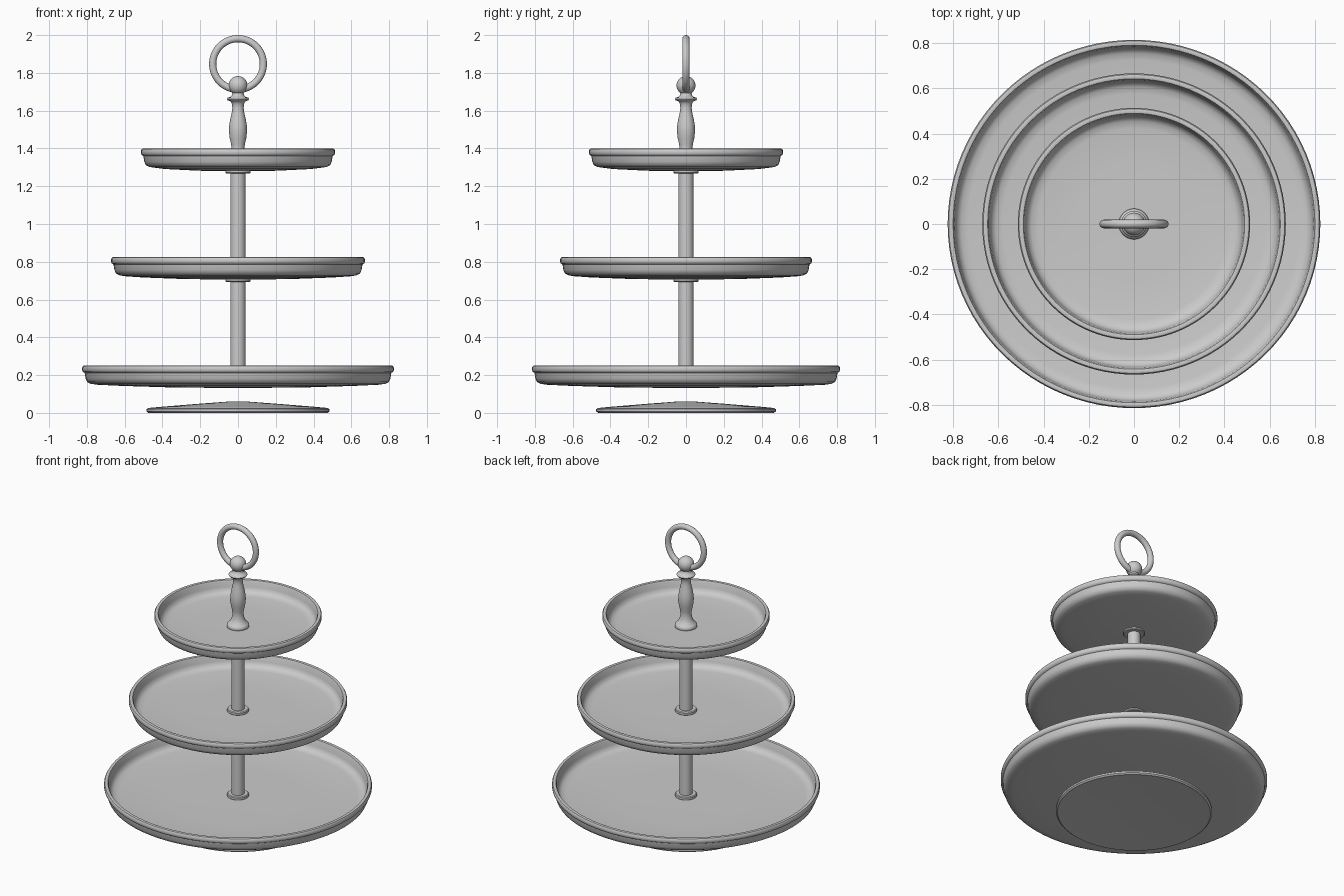
import bpy, bmesh, math

cube = bpy.data.objects.get("Cube")
if cube:
    bpy.data.objects.remove(cube, do_unlink=True)

# One plain grey for the whole stand
grey = bpy.data.materials.new("plain_grey")
grey.use_nodes = True
COLOUR = (0.6, 0.6, 0.6, 1)
grey.diffuse_color = COLOUR
grey.node_tree.nodes["Principled BSDF"].inputs["Base Color"].default_value = COLOUR


def finish(obj, name, angle=40):
    obj.name = name
    obj.data.materials.clear()
    obj.data.materials.append(grey)
    bpy.ops.object.select_all(action='DESELECT')
    obj.select_set(True)
    bpy.context.view_layer.objects.active = obj
    bpy.ops.object.shade_smooth_by_angle(angle=math.radians(angle))
    return obj


def lathe(name, profile, z=0.0, steps=64, y_scale=1.0, angle=40):
    """Spin a list of (radius, height) points, starting and ending on the axis."""
    bm = bmesh.new()
    verts = [bm.verts.new((r, 0, h)) for r, h in profile]
    edges = [bm.edges.new(pair) for pair in zip(verts, verts[1:])]
    bmesh.ops.spin(bm, geom=verts + edges, cent=(0, 0, 0), axis=(0, 0, 1),
                   angle=2 * math.pi, steps=steps, use_merge=True)
    bmesh.ops.remove_doubles(bm, verts=bm.verts, dist=1e-5)
    bmesh.ops.recalc_face_normals(bm, faces=bm.faces)
    mesh = bpy.data.meshes.new(name)
    bm.to_mesh(mesh)
    bm.free()
    obj = bpy.data.objects.new(name, mesh)
    bpy.context.collection.objects.link(obj)
    obj.location.z = z
    obj.scale.y = y_scale
    return finish(obj, name, angle)


def tray(name, r, z, y_scale):
    """Shallow dish with a domed underside, a rounded wall and a rolled lip."""
    lathe(name, [
        (0, 0), (r * 0.4, 0.002), (r * 0.75, 0.011), (r - 0.08, 0.017),
        (r - 0.045, 0.022), (r - 0.026, 0.032), (r - 0.018, 0.05), (r - 0.013, 0.08),
        (r - 0.004, 0.085), (r, 0.094), (r, 0.108), (r - 0.005, 0.117), (r - 0.014, 0.12),
        (r - 0.024, 0.117), (r - 0.029, 0.107), (r - 0.034, 0.075), (r - 0.042, 0.052),
        (r - 0.06, 0.04), (r - 0.09, 0.035), (r * 0.5, 0.03), (0, 0.03),
    ], z, 96, y_scale)


def flange(name, z, h=0.022, r=0.066):
    lathe(name, [(0, 0), (r - 0.004, 0), (r, 0.004), (r, h - 0.005), (r - 0.005, h), (0, h)],
          z, 40)


# Foot: thin disc with a shallow cone on top
lathe("base_disc", [(0, 0.004), (0.45, 0.002), (0.475, 0), (0.485, 0.008), (0.485, 0.02),
                    (0.475, 0.026), (0.40, 0.033), (0.2, 0.049), (0.05, 0.06), (0, 0.061)],
      0, 96, 0.98)

# Three trays, with a flange on each floor that carries a pole
TRAYS = [("lower", 0.825, 0.132, 0.988), ("middle", 0.672, 0.706, 0.992),
         ("upper", 0.514, 1.28, 1.0)]
for label, radius, z, y_scale in TRAYS:
    tray(label + "_tray", radius, z, y_scale)

for (label, _, z, _), (above, _, z_top, _) in zip(TRAYS, TRAYS[1:]):
    flange(label + "_pole_foot", z + 0.028)
    flange(above + "_tray_support", z_top - 0.012, 0.018)
    lathe(label + "_pole", [(0, z + 0.02), (0.04, z + 0.02), (0.04, z_top + 0.01),
                            (0, z_top + 0.01)], 0, 40)

# Turned handle: flared foot, belly, neck and collar
lathe("handle", [
    (0, 1.305), (0.064, 1.305), (0.068, 1.31), (0.068, 1.326), (0.062, 1.333), (0.05, 1.345),
    (0.04, 1.365), (0.034, 1.395), (0.036, 1.42), (0.044, 1.455), (0.048, 1.49),
    (0.047, 1.52), (0.041, 1.555), (0.033, 1.59), (0.03, 1.615), (0.032, 1.635),
    (0.04, 1.65), (0.054, 1.654), (0.058, 1.661), (0.054, 1.669), (0.038, 1.674),
    (0.031, 1.682), (0.03, 1.70), (0, 1.70)], 0, 40, angle=50)

# Ball that holds the ring
bpy.ops.mesh.primitive_uv_sphere_add(segments=32, ring_count=20, radius=0.05,
                                     location=(0, 0, 1.733))
finish(bpy.context.object, "ring_ball")

# Carrying ring, facing the front
bpy.ops.mesh.primitive_torus_add(major_segments=64, minor_segments=16, major_radius=0.134,
                                 minor_radius=0.019, location=(0, 0, 1.847),
                                 rotation=(math.pi / 2, 0, 0))
finish(bpy.context.object, "carrying_ring")
